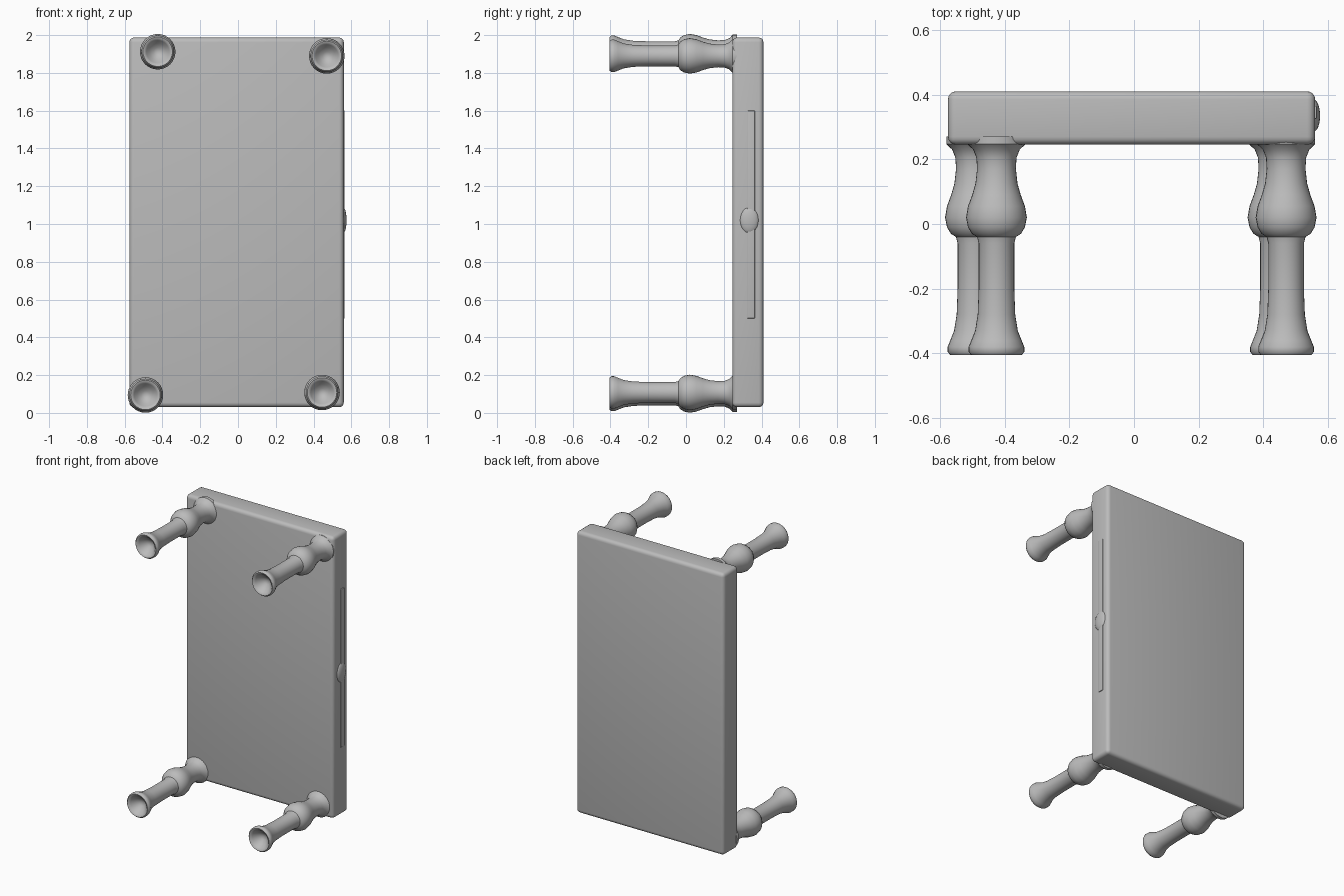
import bpy, bmesh, math
from mathutils import Vector

if "Cube" in bpy.data.objects:
    bpy.data.objects.remove(bpy.data.objects["Cube"])

grey = bpy.data.materials.new("plain grey")
grey.diffuse_color = (0.5, 0.5, 0.5, 1)
grey.use_nodes = True
grey.node_tree.nodes["Principled BSDF"].inputs["Base Color"].default_value = grey.diffuse_color


def finish(name, bm):
    bmesh.ops.recalc_face_normals(bm, faces=bm.faces)
    me = bpy.data.meshes.new(name)
    bm.to_mesh(me)
    bm.free()
    ob = bpy.data.objects.new(name, me)
    bpy.context.collection.objects.link(ob)
    me.materials.append(grey)
    bpy.ops.object.select_all(action='DESELECT')
    ob.select_set(True)
    bpy.context.view_layer.objects.active = ob
    bpy.ops.object.shade_smooth_by_angle(angle=math.radians(40))
    return ob


def box(name, lo, hi, bevel):
    lo, hi = Vector(lo), Vector(hi)
    bm = bmesh.new()
    bmesh.ops.create_cube(bm, size=1)
    for v in bm.verts:
        v.co = (lo + hi) / 2 + v.co * (hi - lo)
    bmesh.ops.bevel(bm, geom=bm.edges[:], offset=bevel, segments=4,
                    profile=0.5, affect='EDGES')
    return finish(name, bm)


# Table top, standing on its short edge
box("table_top", (-0.575, 0.245, 0.03), (0.56, 0.41, 1.987), 0.025)

# Turned leg: (radius, y) from the hollow foot cup to the flare at the top
PROFILE = [(0.0, -0.345), (0.022, -0.352), (0.045, -0.372), (0.06, -0.392),
           (0.068, -0.402), (0.078, -0.405), (0.086, -0.395), (0.086, -0.38),
           (0.078, -0.36), (0.066, -0.33), (0.058, -0.28), (0.055, -0.2),
           (0.055, -0.06), (0.06, -0.04), (0.076, -0.03), (0.088, -0.01),
           (0.094, 0.02), (0.088, 0.055), (0.075, 0.09), (0.065, 0.125),
           (0.06, 0.17), (0.062, 0.205), (0.072, 0.23), (0.09, 0.247),
           (0.09, 0.27), (0.0, 0.27)]


def turned_leg(name, x, z, sides=32):
    bm = bmesh.new()
    vs = [bm.verts.new((r, y, 0)) for r, y in PROFILE]
    es = [bm.edges.new(p) for p in zip(vs, vs[1:])]
    bmesh.ops.spin(bm, geom=vs + es, cent=(0, 0, 0), axis=(0, 1, 0),
                   angle=math.tau, steps=sides)
    bmesh.ops.remove_doubles(bm, verts=bm.verts[:], dist=1e-4)
    bmesh.ops.translate(bm, verts=bm.verts[:], vec=(x, 0, z))
    return finish(name, bm)


for name, x, z in [("upper_left_leg", -0.425, 1.912), ("upper_right_leg", 0.47, 1.89),
                   ("lower_left_leg", -0.49, 0.095), ("lower_right_leg", 0.445, 0.108)]:
    turned_leg(name, x, z)

# Shallow swelling and raised strip along the right edge
bm = bmesh.new()
bmesh.ops.create_uvsphere(bm, u_segments=24, v_segments=12, radius=1)
for v in bm.verts:
    v.co = Vector((0.555 + v.co.x * 0.02, 0.335 + v.co.y * 0.05, 1.02 + v.co.z * 0.07))
finish("edge_swelling", bm)
box("edge_strip", (0.54, 0.325, 0.5), (0.565, 0.365, 1.6), 0.004)
